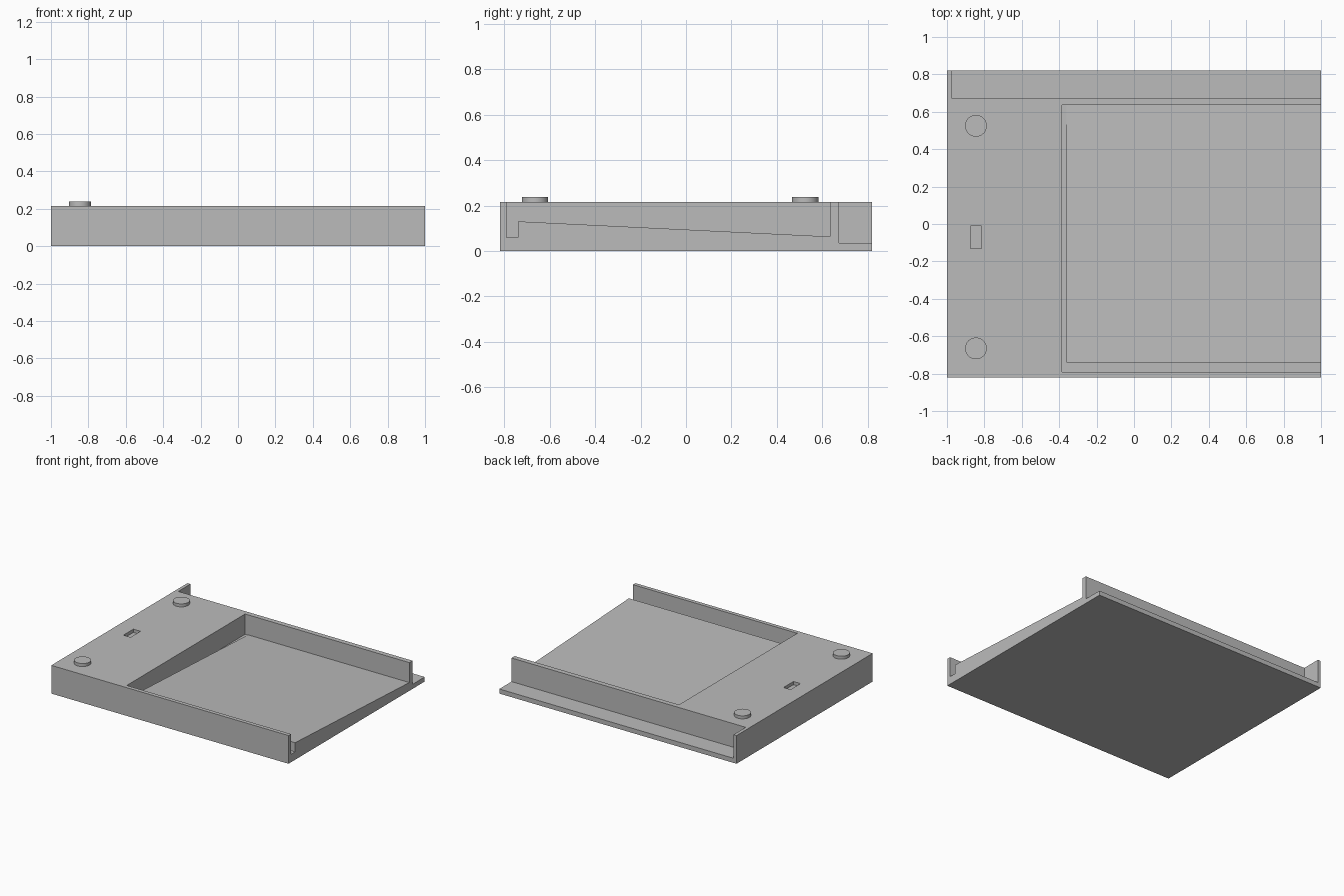
import bpy
import bmesh
import math
from mathutils import Matrix, Vector

if "Cube" in bpy.data.objects:
    bpy.data.objects.remove(bpy.data.objects["Cube"], do_unlink=True)

grey = bpy.data.materials.new("plain_grey")
grey.use_nodes = True
colour = (0.5, 0.5, 0.5, 1)
grey.diffuse_color = colour
grey.node_tree.nodes["Principled BSDF"].inputs["Base Color"].default_value = colour


def add_object(name, bm):
    bmesh.ops.recalc_face_normals(bm, faces=bm.faces)
    mesh = bpy.data.meshes.new(name)
    bm.to_mesh(mesh)
    bm.free()
    mesh.materials.append(grey)
    obj = bpy.data.objects.new(name, mesh)
    bpy.context.scene.collection.objects.link(obj)
    return obj


def add_box(name, low, high):
    bm = bmesh.new()
    low, high = Vector(low), Vector(high)
    size = Matrix.Diagonal((*(high - low), 1))
    bmesh.ops.create_cube(bm, size=1, matrix=Matrix.Translation((low + high) / 2) @ size)
    return add_object(name, bm)


def cut(obj, cutter):
    mod = obj.modifiers.new(cutter.name, "BOOLEAN")
    mod.operation = "DIFFERENCE"
    mod.solver = "EXACT"
    mod.object = cutter
    bpy.context.view_layer.update()
    graph = bpy.context.evaluated_depsgraph_get()
    mesh = bpy.data.meshes.new_from_object(obj.evaluated_get(graph))
    obj.modifiers.clear()
    obj.data = mesh
    bpy.data.objects.remove(cutter, do_unlink=True)


TOP = 0.215
FLOOR = 0.06
ABOVE = 0.4
BEYOND = 1.2

# Tray body with open-ended pocket, rear ledge and small slot
body = add_box("tray_body", (-1, -0.82, 0), (1, 0.82, TOP))
cut(body, add_box("pocket_cutter", (-0.385, -0.79, FLOOR), (BEYOND, 0.635, ABOVE)))
cut(body, add_box("ledge_cutter", (-0.975, 0.673, 0.035), (BEYOND, BEYOND, ABOVE)))
cut(body, add_box("slot_cutter", (-0.875, -0.13, TOP - 0.025), (-0.815, -0.01, ABOVE)))

# Sloping pocket floor, leaving a narrow channel at the front and inner end
bm = bmesh.new()
profile = [(-0.74, FLOOR), (0.635, FLOOR), (0.635, 0.063), (-0.74, 0.13)]
end = bm.faces.new([bm.verts.new((-0.36, y, z)) for y, z in profile])
extruded = bmesh.ops.extrude_face_region(bm, geom=[end], use_keep_orig=True)
moved = [v for v in extruded["geom"] if isinstance(v, bmesh.types.BMVert)]
bmesh.ops.translate(bm, vec=(1.36, 0, 0), verts=moved)
add_object("sloping_floor", bm)

# Round buttons
for name, y in (("front_button", -0.665), ("back_button", 0.525)):
    bm = bmesh.new()
    height = 0.238 - TOP
    bmesh.ops.create_cone(bm, cap_ends=True, segments=48, radius1=0.058, radius2=0.058,
                          depth=height,
                          matrix=Matrix.Translation((-0.845, y, TOP + height / 2)))
    button = add_object(name, bm)
    bpy.ops.object.select_all(action="DESELECT")
    button.select_set(True)
    bpy.context.view_layer.objects.active = button
    bpy.ops.object.shade_smooth_by_angle(angle=math.radians(30))
